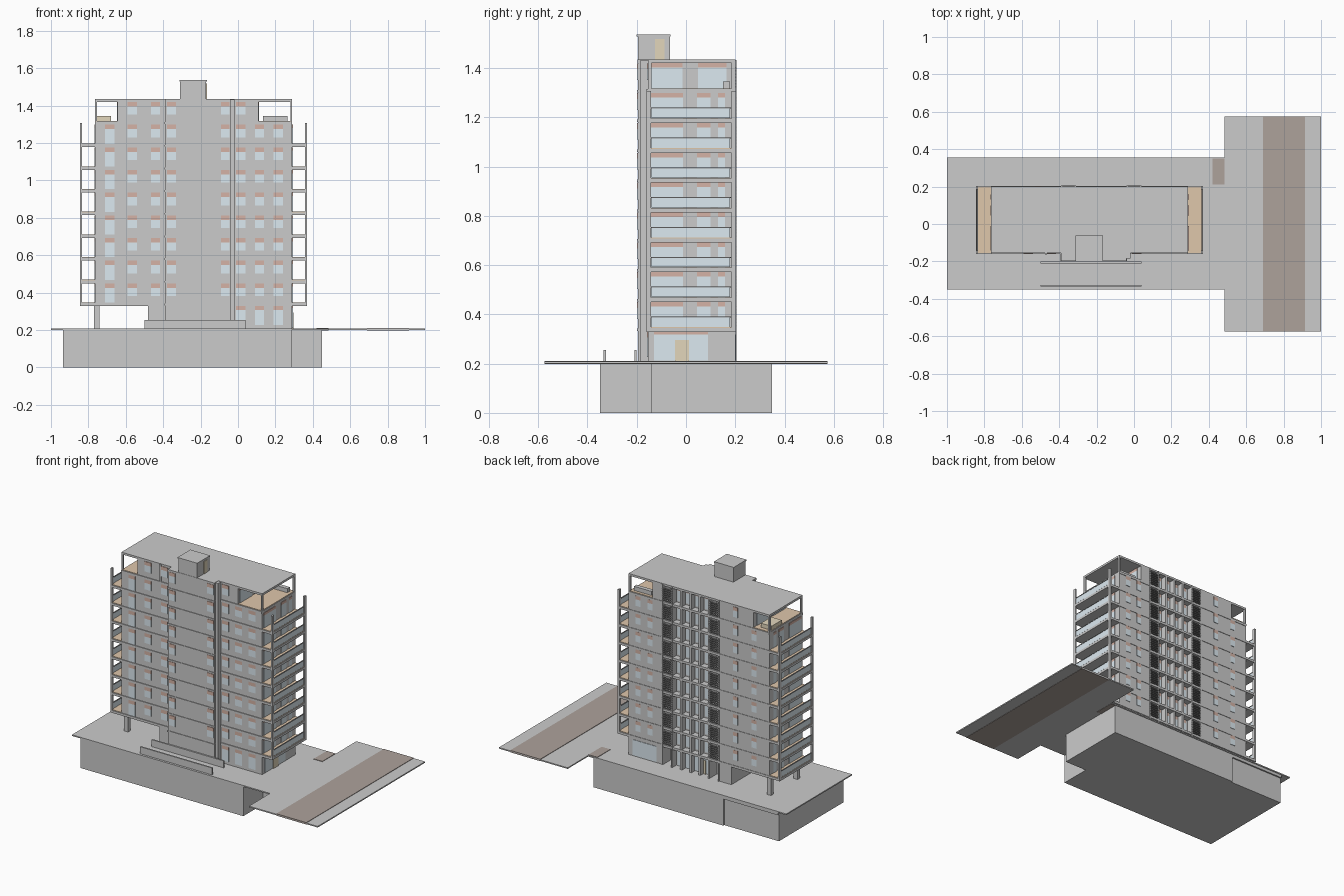
import bpy, bmesh

if "Cube" in bpy.data.objects:
    bpy.data.objects.remove(bpy.data.objects["Cube"])

def material(name, rgb):
    m = bpy.data.materials.new(name)
    m.diffuse_color = (*rgb, 1)
    m.use_nodes = True
    m.node_tree.nodes["Principled BSDF"].inputs["Base Color"].default_value = m.diffuse_color
    return m

WALL = material("concrete_grey", (0.66, 0.66, 0.66))
GLASS = material("pale_blue_glass", (0.72, 0.82, 0.88))
BRICK = material("red_brown_panel", (0.66, 0.45, 0.38))
TAN = material("tan_wood", (0.76, 0.67, 0.50))
DECK = material("orange_deck", (0.74, 0.57, 0.41))
ROAD = material("brown_road", (0.42, 0.36, 0.33))
DARK = material("dark_metal", (0.28, 0.28, 0.28))

def boxes(name, items, mat=None):
    """One object from boxes given as (x0, x1, y0, y1, z0, z1)."""
    bm = bmesh.new()
    for x0, x1, y0, y1, z0, z1 in items:
        vs = bmesh.ops.create_cube(bm, size=1)["verts"]
        for v in vs:
            v.co = (x1 if v.co.x > 0 else x0, y1 if v.co.y > 0 else y0, z1 if v.co.z > 0 else z0)
    return finish(name, bm, mat)

def prism(name, pts, z0, z1, mat=None):
    """Extruded floor-plan outline."""
    bm = bmesh.new()
    f = bm.faces.new([bm.verts.new((x, y, z0)) for x, y in pts])
    top = bmesh.ops.extrude_face_region(bm, geom=[f])["geom"]
    for v in top:
        if isinstance(v, bmesh.types.BMVert):
            v.co.z = z1
    bmesh.ops.recalc_face_normals(bm, faces=bm.faces)
    return finish(name, bm, mat)

def finish(name, bm, mat):
    me = bpy.data.meshes.new(name)
    bm.to_mesh(me)
    bm.free()
    ob = bpy.data.objects.new(name, me)
    bpy.context.collection.objects.link(ob)
    if mat:
        me.materials.append(mat)
    return ob

def both(items):
    """Add copies mirrored about the tower's centre line."""
    return items + [(-0.475 - b[1], -0.475 - b[0], *b[2:]) for b in items]

H = 0.1212
LEVELS = [0.337 + H * i for i in range(9)]      # floor heights, last is the terrace floor
XL, XR, YF, YB, ROOF = -0.765, 0.29, -0.155, 0.20, 1.432
TERR = LEVELS[8]

# Site: basement, ground plate, road
prism("basement", [(-0.935, -0.35), (0.285, -0.35), (0.285, -0.14), (0.45, -0.14), (0.45, 0.35),
                   (-0.525, 0.35), (-0.525, 0.34), (-0.935, 0.34)], 0, 0.2)
boxes("basement_door_lintel", [(-0.935, -0.525, 0.34, 0.35, 0.18, 0.2)])
prism("ground_plate", [(-1, -0.35), (0.485, -0.35), (0.485, -0.575), (1, -0.575), (1, 0.575),
                       (0.485, 0.575), (0.485, 0.355), (-1, 0.355)], 0.2, 0.208)
boxes("road_surface", [(0.69, 0.915, -0.575, 0.575, 0.198, 0.211),
                       (0.42, 0.485, 0.21, 0.35, 0.198, 0.211)], ROAD)
boxes("entrance_low_walls", [(-0.5, 0.04, -0.21, -0.2, 0.2, 0.255),
                             (-0.5, 0.04, -0.335, -0.325, 0.2, 0.255)], WALL)

# Tower walls, with a recessed centre at the back
def storey(x0, x1, z0, z1):
    return [(x0, -0.39, YF, YB, z0, z1), (0.04, x1, YF, YB, z0, z1),
            (-0.39, 0.04, YF, 0.12, z0, z1), (-0.31, -0.04, 0.12, 0.16, z0, z1)]

boxes("ground_floor_walls", storey(-0.48, XR, 0.2, 0.337), WALL)
boxes("tower_walls", storey(XL, XR, 0.337, TERR), WALL)
boxes("top_floor_walls", storey(-0.645, 0.11, TERR, 1.425), WALL)
boxes("stair_core", [(-0.39, -0.04, -0.195, YF, 0.2, ROOF)], WALL)
boxes("front_duct", [(-0.045, -0.02, -0.185, YF, 0.2, ROOF), (-0.475, -0.465, -0.162, YF, TERR, ROOF)], WALL)
boxes("ground_columns", [(-0.77, -0.74, y, y + 0.025, 0.2, 0.337) for y in (-0.12, 0.165)], WALL)

# Floor slabs, running out as side balconies
slabs = []
for i, z in enumerate(LEVELS):
    x0, x1 = (-0.845, 0.37) if i < 8 else (XL, XR)
    slabs += [(x0, x1, -0.16, 0.203, z - 0.008, z + 0.008),
              (-0.392, -0.038, -0.199, -0.16, z - 0.005, z + 0.005)]
boxes("floor_slabs", slabs)
boxes("balcony_decks", both([(0.29, 0.366, YF, 0.198, z + 0.008, z + 0.011) for z in LEVELS[:8]]), DECK)
boxes("terrace_decks", [(0.11, 0.286, YF, 0.198, TERR + 0.008, TERR + 0.011),
                        (-0.761, -0.645, YF, 0.198, TERR + 0.008, TERR + 0.011)], DECK)
boxes("balcony_columns", both([(0.358, 0.37, y, y + 0.018, 0.333, TERR) for y in (-0.16, 0.185)]), WALL)
boxes("balcony_glass", both([(0.362, 0.366, -0.14, 0.178, z + 0.012, z + 0.05) for z in LEVELS[:8]]), GLASS)
boxes("balcony_handrails", both([(0.36, 0.368, -0.142, 0.185, z + 0.05, z + 0.054) for z in LEVELS[:8]]), DARK)

# Windows: glass below, red-brown panel above
glass, panel = [], []

def front_win(x0, x1, z, low, y=YF):
    glass.append((x0, x1, y - 0.003, y + 0.01, z + low, z + 0.089))
    panel.append((x0, x1, y - 0.003, y + 0.01, z + 0.089, z + 0.113))

def back_win(x0, x1, z, low, y=YB):
    glass.append((x0, x1, y - 0.01, y + 0.003, z + low, z + 0.089))
    panel.append((x0, x1, y - 0.01, y + 0.003, z + 0.089, z + 0.113))

for i, z in enumerate(LEVELS):
    if i < 8:
        for x in (-0.71, 0.09, 0.19):
            front_win(x, x + 0.05, z, 0.045 if x > 0 else 0.01)
        for x in (-0.67, -0.53, 0.11, 0.20):
            back_win(x, x + 0.035, z, 0.045)
    else:
        back_win(-0.53, -0.495, z, 0.045)
    front_win(-0.59, -0.54, z, 0.045)
    front_win(-0.465, -0.417, z, 0.045)
    front_win(-0.01, 0.04, z, 0.045)
    front_win(-0.38, -0.332, z, 0.045, -0.195)
    front_win(-0.092, -0.045, z, 0.045, -0.195)
    for x in (-0.295, -0.225, -0.155, -0.09):
        back_win(x, x + 0.04, z, 0.02, 0.16)
for x in (-0.01, 0.09, 0.19):
    front_win(x, x + 0.05, 0.217, 0.01)
boxes("windows", glass, GLASS)
boxes("window_panels", panel, BRICK)

# Side glazing onto the balconies and terraces
side_g, side_p = [], []
for z in LEVELS[:8]:
    for a, b in ((-0.142, -0.012), (0.045, 0.10), (0.13, 0.158)):
        side_g.append((0.28, 0.293, a, b, z + 0.011, z + 0.095))
        side_p.append((0.28, 0.293, a, b, z + 0.095, z + 0.113))
side_g, side_p = both(side_g), both(side_p)
for x in (0.11, -0.645):
    for a, b in ((-0.142, -0.014), (0.048, 0.165)):
        side_g.append((x - 0.003, x + 0.003, a, b, TERR + 0.011, TERR + 0.095))
        side_p.append((x - 0.003, x + 0.003, a, b, TERR + 0.095, TERR + 0.115))
boxes("side_windows", side_g, GLASS)
boxes("side_window_panels", side_p, BRICK)

# Ground-floor entrances
boxes("ground_glazing", [(0.28, 0.294, -0.13, 0.09, 0.212, 0.318), (0.08, 0.26, 0.19, 0.203, 0.212, 0.318),
                         (-0.30, -0.05, 0.15, 0.164, 0.212, 0.318)], GLASS)
boxes("ground_glazing_panel", [(0.28, 0.294, -0.13, 0.09, 0.318, 0.328)], BRICK)
boxes("entrance_doors", [(0.28, 0.297, -0.045, 0.012, 0.208, 0.295),
                         (-0.265, -0.22, 0.15, 0.168, 0.208, 0.3)], TAN)

# Back loggias: slatted screens, posts and centre piers
slats, posts = [], []
for x0, x1 in ((-0.39, -0.31), (-0.04, 0.04)):
    for z in LEVELS:
        slats += [(x0, x1, 0.195, 0.205, z + 0.014 + k * 0.013, z + 0.020 + k * 0.013) for k in range(7)]
    posts += [(x, x + 0.008, 0.12, 0.205, 0.2, ROOF) for x in (x0, x1 - 0.008)]
boxes("loggia_slats", slats, DARK)
boxes("loggia_posts", posts, WALL)
boxes("centre_piers", [(x, x + 0.014, 0.16, 0.2, 0.2, ROOF) for x in (-0.247, -0.18, -0.11)], WALL)

# Roof, terrace frames and plant room
boxes("roof", [(-0.645, 0.11, YF, YB, 1.42, 1.434), (-0.39, -0.04, -0.197, YF, 1.42, 1.434)])
boxes("terrace_roofs", [(0.11, XR, YF, YB, 1.42, 1.434), (XL, -0.645, YF, YB, 1.42, 1.434)], WALL)
boxes("terrace_posts", both([(0.28, 0.29, y, y + 0.015, TERR, 1.425) for y in (YF, 0.185)]), WALL)
boxes("terrace_planter", [(0.135, 0.265, 0.15, 0.178, 1.315, 1.345)])
boxes("terrace_bench", [(-0.76, -0.68, 0.06, 0.17, 1.315, 1.345)], TAN)
boxes("plant_room", [(-0.31, -0.17, -0.195, -0.065, 1.43, 1.53), (-0.314, -0.166, -0.2, -0.062, 1.528, 1.536)], WALL)
boxes("plant_room_door", [(-0.18, -0.167, -0.125, -0.088, 1.434, 1.518)], TAN)
